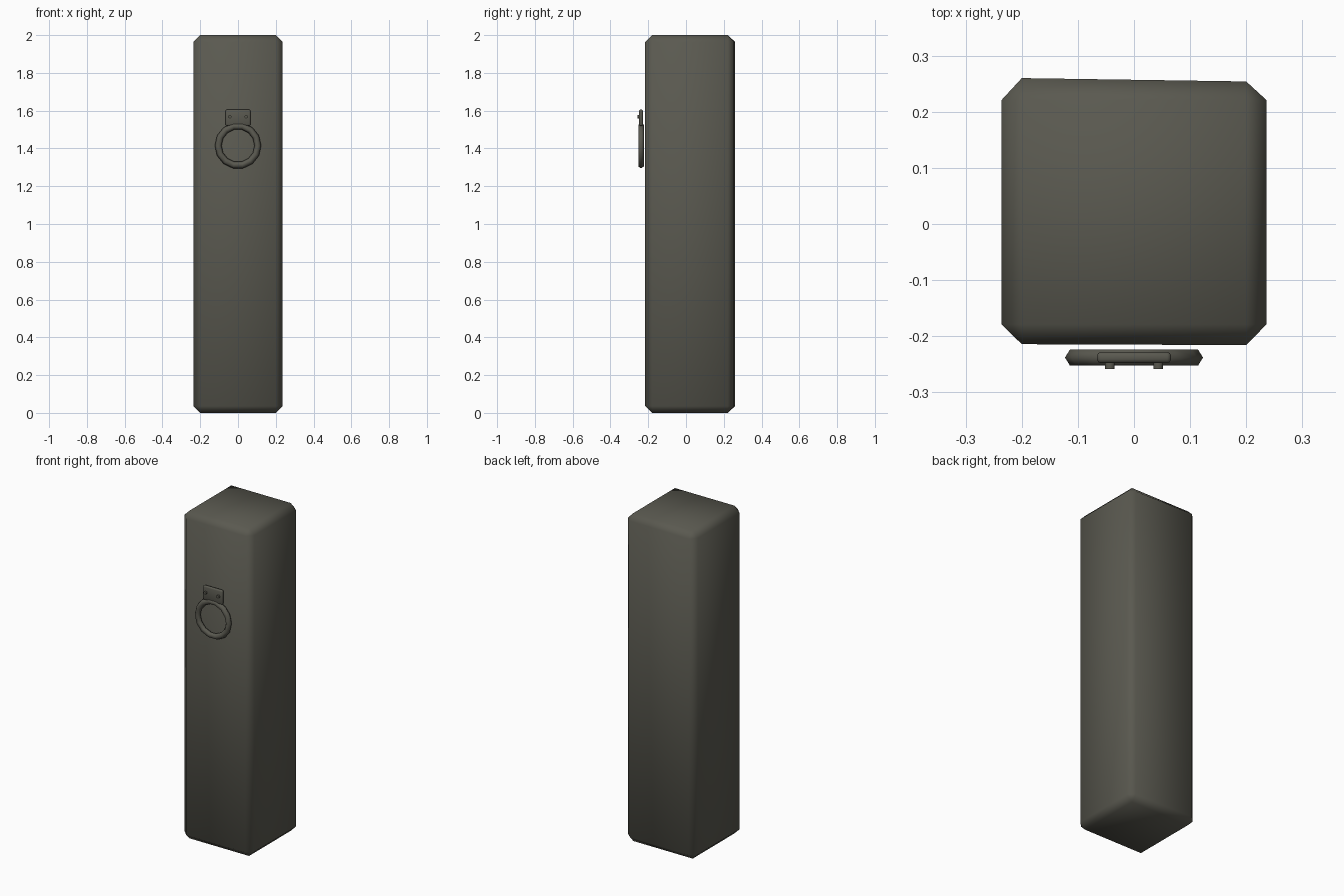
import bpy, bmesh, math
from mathutils import Matrix, Vector

cube = bpy.data.objects.get("Cube")
if cube:
    bpy.data.objects.remove(cube, do_unlink=True)

# One dark olive grey for everything
grey = bpy.data.materials.new("olive_grey")
grey.use_nodes = True
colour = (0.102, 0.100, 0.080, 1)
grey.diffuse_color = colour
grey.node_tree.nodes["Principled BSDF"].inputs["Base Color"].default_value = colour


def finish(name, bm, angle=30):
    bmesh.ops.recalc_face_normals(bm, faces=bm.faces[:])
    mesh = bpy.data.meshes.new(name)
    bm.to_mesh(mesh)
    bm.free()
    mesh.materials.append(grey)
    obj = bpy.data.objects.new(name, mesh)
    bpy.context.collection.objects.link(obj)
    bpy.ops.object.select_all(action="DESELECT")
    obj.select_set(True)
    bpy.context.view_layer.objects.active = obj
    bpy.ops.object.shade_smooth_by_angle(angle=math.radians(angle))
    return obj


def chamfered_box(name, low, high, bevel, edge_test=None, segments=1, angle=30, warp=None):
    low, high = Vector(low), Vector(high)
    bm = bmesh.new()
    bmesh.ops.create_cube(bm, size=1, matrix=Matrix.Translation((low + high) / 2)
                          @ Matrix.Diagonal((*(high - low), 1)))
    edges = [e for e in bm.edges if edge_test is None or edge_test(e)]
    bmesh.ops.bevel(bm, geom=edges, offset=bevel, segments=segments,
                    profile=0.5, affect="EDGES")
    if warp:
        for v in bm.verts:
            warp(v.co)
    return finish(name, bm, angle)


# Tall post, its back face very slightly skewed
def skew_back(co):
    if co.y > 0.24:
        co.y -= 0.015 * co.x
    elif co.y < -0.2:
        co.y -= 0.004 * co.x


chamfered_box("post", (-0.236, -0.215, 0), (0.236, 0.257, 2), 0.036,
              angle=50, warp=skew_back)

# Hanging ring: hexagonal section swept round fourteen sides
SIDES, SECTION = 14, 6
bm = bmesh.new()
loops = []
for i in range(SIDES):
    a = math.tau * i / SIDES
    loop = []
    for j in range(SECTION):
        b = math.tau * j / SECTION
        r = 0.105 + 0.018 * math.cos(b)
        loop.append(bm.verts.new((r * math.cos(a), -0.238 + 0.0168 * math.sin(b),
                                  1.415 + r * math.sin(a))))
    loops.append(loop)
for i in range(SIDES):
    p, q = loops[i], loops[(i + 1) % SIDES]
    for j in range(SECTION):
        k = (j + 1) % SECTION
        bm.faces.new((p[j], q[j], q[k], p[k]))
finish("ring", bm, 65)

# Mounting plate with rounded edges
chamfered_box("ring_plate", (-0.066, -0.248, 1.52), (0.066, -0.228, 1.606), 0.007,
              segments=2, angle=50)

# Rivets
for side, x in (("right", -0.043), ("left", 0.043)):
    bm = bmesh.new()
    bmesh.ops.create_cone(bm, cap_ends=True, segments=10, radius1=0.009, radius2=0.009,
                          depth=0.018, matrix=Matrix.Translation((x, -0.249, 1.568))
                          @ Matrix.Rotation(math.pi / 2, 4, "X"))
    finish("rivet_" + side, bm, 40)
